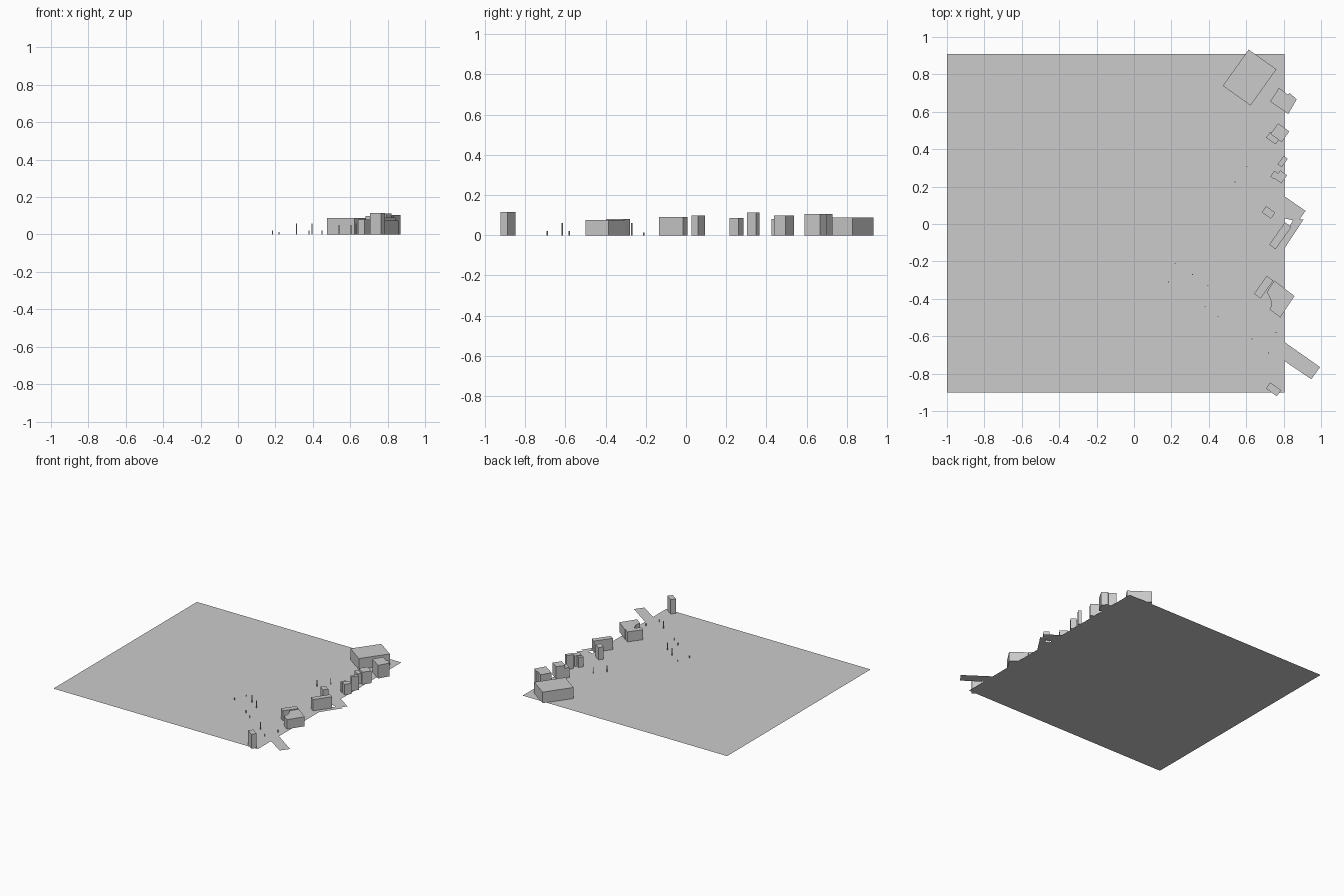
import bpy, bmesh, math

ANGLE = math.radians(-35.5)   # shared street orientation


def slab(name, pts, height=0.0):
    """Flat polygon, extruded upward into a block when a height is given."""
    bm = bmesh.new()
    face = bm.faces.new([bm.verts.new((x, y, 0)) for x, y in pts])
    face.normal_update()
    if face.normal.z < 0:
        face.normal_flip()
    if height:
        ext = bmesh.ops.extrude_face_region(bm, geom=[face], use_keep_orig=True)
        verts = [g for g in ext["geom"] if isinstance(g, bmesh.types.BMVert)]
        bmesh.ops.translate(bm, verts=verts, vec=(0, 0, height))
        bmesh.ops.recalc_face_normals(bm, faces=bm.faces[:])
    me = bpy.data.meshes.new(name)
    bm.to_mesh(me)
    bm.free()
    ob = bpy.data.objects.new(name, me)
    bpy.context.collection.objects.link(ob)
    return ob


def block(name, cx, cy, w, d, height):
    """Rectangular building turned to the street angle."""
    c, s = math.cos(ANGLE), math.sin(ANGLE)
    corners = [(-w / 2, -d / 2), (w / 2, -d / 2), (w / 2, d / 2), (-w / 2, d / 2)]
    slab(name, [(cx + x * c - y * s, cy + x * s + y * c) for x, y in corners], height)


# ground sheet and the flat pavement pieces that stick out past its edge
slab("ground_sheet", [(-1, -0.9), (0.805, -0.9), (0.805, 0.91), (-1, 0.91)])
slab("pavement_south", [(0.805, -0.632), (0.995, -0.765), (0.948, -0.83), (0.805, -0.733)])
slab("pavement_middle", [(0.805, 0.148), (0.917, 0.07), (0.885, 0.025),
                         (0.85, 0.02), (0.805, 0.03)])
slab("pavement_lane", [(0.885, 0.025), (0.907, 0.025), (0.805, -0.13),
                       (0.805, -0.055), (0.85, 0.02)])

# rectangular buildings: centre x, centre y, width, depth, height
buildings = [
    (0.618, 0.783, 0.182, 0.238, 0.088),
    (0.780, 0.488, 0.074, 0.070, 0.098),
    (0.743, 0.460, 0.062, 0.040, 0.080),
    (0.795, 0.334, 0.027, 0.055, 0.112),
    (0.785, 0.252, 0.045, 0.053, 0.085),
    (0.750, 0.262, 0.025, 0.038, 0.080),
    (0.719, 0.062, 0.060, 0.040, 0.098),
    (0.782, -0.063, 0.042, 0.146, 0.090),
    (0.693, -0.338, 0.043, 0.118, 0.080),
    (0.746, -0.884, 0.072, 0.040, 0.115),
]
for i, b in enumerate(buildings):
    block(f"building_{i + 1}", *b)

# building with a notched back corner
slab("notched_building", [(0.775, 0.728), (0.822, 0.692), (0.832, 0.700), (0.87, 0.667),
                          (0.825, 0.588), (0.728, 0.655)], 0.105)
# building with a curved west wall
slab("curved_building", [(0.75, -0.303), (0.858, -0.385), (0.782, -0.5), (0.725, -0.457),
                         (0.735, -0.435), (0.732, -0.41), (0.722, -0.385), (0.71, -0.365)], 0.076)

# thin posts: x, y, height
posts = [
    (0.185, -0.31, 0.02), (0.22, -0.21, 0.014), (0.313, -0.27, 0.06),
    (0.395, -0.33, 0.06), (0.38, -0.44, 0.022), (0.45, -0.495, 0.022),
    (0.63, -0.615, 0.06), (0.72, -0.69, 0.02), (0.76, -0.58, 0.02),
    (0.54, 0.225, 0.05), (0.603, 0.308, 0.05),
]
for i, (x, y, h) in enumerate(posts):
    bpy.ops.mesh.primitive_cylinder_add(vertices=6, radius=0.003, depth=h,
                                        location=(x, y, h / 2))
    bpy.context.object.name = f"post_{i + 1}"
